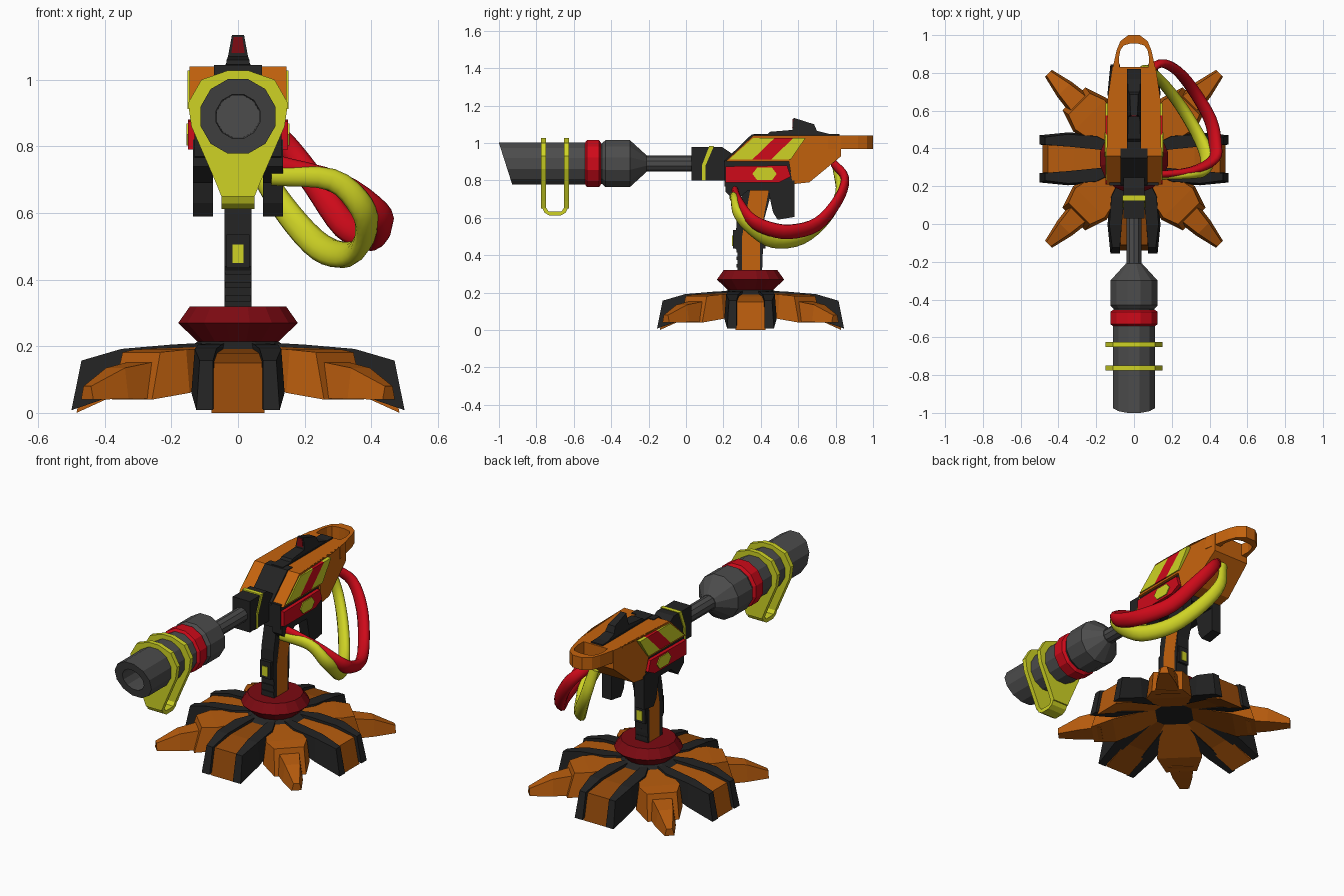
import bpy, bmesh
from math import sin, cos, pi, radians
from mathutils import Vector

if "Cube" in bpy.data.objects:
    bpy.data.objects.remove(bpy.data.objects["Cube"])

COLORS = {"orange": (0.56, 0.125, 0.004, 1), "base_orange": (0.47, 0.105, 0.004, 1), "dark_orange": (0.3, 0.068, 0.003, 1),
          "dark": (0.017, 0.017, 0.017, 1), "red": (0.62, 0.003, 0.01, 1), "dark_red": (0.2, 0.003, 0.006, 1),
          "yellow": (0.62, 0.65, 0.018, 1), "grey": (0.072, 0.072, 0.072, 1)}
MATS = {}
for key, rgba in COLORS.items():
    MATS[key] = bpy.data.materials.new(key)
    MATS[key].diffuse_color = rgba
CY, AXIS_Z = 0.345, 0.89   # base centre y, barrel axis height


def solid(name, color, sections, loop=False):
    """Bridge equal-sized rings of points; cap the ends unless looped."""
    bm = bmesh.new()
    rings = [[bm.verts.new(p) for p in s] for s in sections]
    n = len(rings[0])
    pairs = list(zip(rings, rings[1:])) + ([(rings[-1], rings[0])] if loop else [])
    for a, b in pairs:
        for i in range(n):
            j = (i + 1) % n
            bm.faces.new((a[i], a[j], b[j], b[i]))
    if not loop:
        bm.faces.new(rings[0])
        bm.faces.new(rings[-1])
    bmesh.ops.recalc_face_normals(bm, faces=bm.faces)
    me = bpy.data.meshes.new(name)
    bm.to_mesh(me)
    bm.free()
    me.materials.append(MATS[color])
    ob = bpy.data.objects.new(name, me)
    bpy.context.collection.objects.link(ob)
    return ob


def prism(name, color, pts, axis, lo, hi):
    def at(p, d):
        v = list(p)
        v.insert(axis, d)
        return v
    return solid(name, color, [[at(p, d) for p in pts] for d in (lo, hi)])


def mirrored(name, color, pts):
    """Symmetric body from (y, z, half_width) points."""
    return solid(name, color, [[(s * w, y, z) for y, z, w in pts] for s in (-1, 1)])


def box(name, color, x, y, z):
    return prism(name, color, [(x[0], y[0]), (x[1], y[0]), (x[1], y[1]), (x[0], y[1])], 2, *z)


def barrel(name, color, profile, n=12, slant=()):
    """Lathe (y, radius) around the barrel axis; slanted rings lean with height."""
    rings = []
    for k, (y, r) in enumerate(profile):
        ring = []
        for i in range(n):
            a = 2 * pi * (i + 0.5) / n
            dz = r * sin(a)
            ring.append((r * cos(a), y + (0.32 * (0.11 - dz) if k in slant else 0), AXIS_Z + dz))
        rings.append(ring)
    return solid(name, color, rings)


def upright(name, color, profile, n=16):
    return solid(name, color, [[(r * cos(2 * pi * (i + .5) / n), CY + r * sin(2 * pi * (i + .5) / n), z)
                                for i in range(n)] for r, z in profile])


def radial(name, color, angle, sections):
    """Sections (r_top, r_bottom, v0_top, v1_top, v0_bot, v1_bot, z_bot, z_top) running out from the base centre."""
    c, s = cos(angle), sin(angle)
    def P(r, v, z):
        return (r * c - v * s, CY + r * s + v * c, z)
    return solid(name, color, [[P(rb, c0, zb), P(rb, c1, zb), P(rt, b1, zt), P(rt, b0, zt)]
                               for rt, rb, b0, b1, c0, c1, zb, zt in sections])


# base with arched underside: four panels with paired ribs, four wedges with spikes between them
for k in range(4):
    a = k * pi / 2
    radial(f"base_panel_{k}", "dark_orange" if k % 2 else "base_orange", a, [
        (.10, .10, -.05, .05, -.05, .05, .145, .195), (.32, .32, -.07, .07, -.08, .08, .075, .18),
        (.455, .485, -.072, .072, -.08, .08, 0, .15)])
    for side in (-1, 1):
        radial(f"base_rib_{k}_{'a' if side < 0 else 'b'}", "dark", a, [
            (rt, rb, side * v0, side * v1, side * v0, side * (v1 + .01), zb, zt) for rt, rb, v0, v1, zb, zt in (
                (.11, .11, .04, .075, .14, .21), (.20, .20, .05, .12, .11, .205),
                (.35, .35, .065, .13, .06, .192), (.47, .50, .075, .115, .008, .157))])
    radial(f"base_wedge_{k}", "base_orange", a + pi / 4, [
        (ut, ub, -vt, vt, -vb, vb, zb, zt) for ut, ub, vt, vb, zb, zt in (
            (.10, .10, .06, .08, .14, .2), (.33, .33, .11, .125, .06, .19), (.41, .45, .08, .085, .04, .182))])
    radial(f"base_spike_{k}", "base_orange", a + pi / 4, [
        (u, u, -vt, vt, -vb, vb, zb, zt) for u, vt, vb, zb, zt in (
            (.40, .055, .07, .045, .155), (.52, .04, .055, .042, .135), (.64, .016, .026, .04, .08))])
upright("base_hub", "dark", [(.16, .14), (.17, .15), (.17, .19), (.13, .215)], 8)
upright("swivel_ring", "dark_red", [(.12, .21), (.183, .27), (.147, .32)])

# post with orange side inlays, bands and indicator lights
prism("post", "dark", [(.275, .3), (.275, .42), (.262, .44), (.272, .6), (.31, .78), (.47, .78),
                       (.42, .6), (.412, .44), (.405, .3)], 0, -.04, .04)
prism("post_inlay", "orange", [(.30, .31), (.30, .5), (.345, .76), (.445, .76), (.395, .5), (.395, .31)], 0, -.041, .041)
for z in (.335, .375, .415):
    box("post_band", "dark", (-.039, .039), (.27, .41), (z, z + .018))
for name, y0, y1, off in (("front", .25, .28, -.004), ("back", .40, .425, .004)):
    box(f"indicator_frame_{name}", "dark", (-.034, .034), (y0, y1), (.435, .535))
    box(f"indicator_{name}", "yellow", (-.017, .017), (y0 + off, y1 + off), (.45, .505))

# head: lower housing, side cheeks, orange shell
prism("lower_housing", "dark", [(.205, .91), (.205, .77), (.25, .745), (.57, .745), (.58, .91)], 0, -.13, .13)
mirrored("head_shell", "orange", [(.21, .90, .145), (.36, 1.04, .145), (.66, 1.04, .14), (.83, 1.04, .115),
                                  (.83, .93, .115), (.66, .79, .125), (.57, .78, .13), (.55, .90, .145)])
prism("shell_front_insert", "dark", [(.20, .90), (.35, 1.045), (.40, 1.045), (.40, .9)], 0, -.072, .072)
for s, tag in ((-1, "left"), (1, "right")):
    def side(name, color, pts, x0, x1):
        prism(f"{name}_{tag}", color, pts, 0, s * x0, s * x1)
    side("cheek", "dark", [(.21, .82), (.21, .74), (.265, .69), (.33, .745), (.44, .745), (.465, .63), (.49, .59),
                           (.58, .605), (.58, .80)], .075, .135)
    side("side_panel", "red", [(.21, .875), (.21, .79), (.50, .79), (.56, .82), (.54, .88)], .12, .15)
    side("side_badge", "yellow", [(.355, .835), (.38, .868), (.46, .868), (.485, .835), (.46, .802), (.38, .802)], .14, .155)
    for i, (color, a, b, c, d) in enumerate((("yellow", .23, .355, .475, .36), ("red", .355, .455, .575, .475),
                                             ("yellow", .455, .56, .64, .575))):
        side(f"stripe_{i}", color, [(a, .912), (b, .912), (c, 1.028), (d, 1.028)], .13, .152)

# carry handle at the rear
outer = [(-.125, .76), (-.112, .83), (-.092, .92), (-.072, .968), (-.03, 1.0)]
inner = [(-.075, .80), (-.08, .88), (-.072, .92), (-.055, .945), (-.02, .955)]
outer, inner = [h + [(-x, y) for x, y in reversed(h)] for h in (outer, inner)]
solid("rear_handle", "orange", [[(x, y, z) for x, y in h] for h, z in
                                ((outer, .968), (outer, 1.04), (inner, 1.04), (inner, .968))], loop=True)

# top sight, narrowing upward
box("top_rail", "dark", (-.037, .037), (.36, .82), (.99, 1.048))
mirrored("sight_fin", "dark", [(.43, 1.04, .036), (.45, 1.06, .034), (.57, 1.07, .03), (.575, 1.135, .018),
                               (.685, 1.10, .022), (.70, 1.065, .03), (.78, 1.045, .036)])
mirrored("sight_light", "dark_red", [(.568, 1.08, .02), (.570, 1.128, .013), (.59, 1.128, .013), (.59, 1.08, .02)])

# front block and its yellow stripe
prism("front_block", "dark", [(.03, .80), (.03, .98), (.19, .98), (.25, .94), (.25, .80)], 0, -.055, .055)
prism("block_stripe", "yellow", [(.085, .80), (.085, .88), (.125, .985), (.15, .985), (.105, .88), (.105, .80)], 0, -.06, .06)

# barrel
barrel("barrel_tube", "grey", [(.05, .042), (-.25, .042)], 10)
barrel("barrel_cone", "grey", [(-.21, .045), (-.30, .13), (-.43, .13), (-.45, .112), (-.56, .112)])
barrel("barrel_ring", "red", [(-.455, .115), (-.465, .13), (-.53, .13), (-.54, .115)])
barrel("muzzle", "grey", [(-.535, .116), (-1.0, .116), (-1.0, .068), (-.79, .065)], slant=(1, 2))

# strap: two plates joined by a folded bottom
half = [(.03, 1.028), (.11, 1.0), (.15, .93), (.14, .86), (.066, .69), (.05, .65)]
plate = half + [(-x, z) for x, z in reversed(half)]
prism("strap_front", "yellow", plate, 1, -.775, -.748)
prism("strap_back", "yellow", plate, 1, -.652, -.625)
prism("strap_fold", "yellow", [(-.772, .66), (-.757, .628), (-.73, .612), (-.67, .612), (-.643, .628), (-.628, .66),
                               (-.648, .66), (-.665, .635), (-.735, .635), (-.752, .66)], 0, -.05, .05)


# cables: flattened tubes swept along a smooth path, slimmer at the ends
def cable(name, color, pts, steps=4, sides=10):
    p = [Vector(q) for q in pts]
    p = [2 * p[0] - p[1]] + p + [2 * p[-1] - p[-2]]
    path = []
    for i in range(1, len(p) - 2):
        a, b, c, d = p[i - 1:i + 3]
        for k in range(steps + (i == len(p) - 3)):
            t = k / steps
            path.append(.5 * (2 * b + (c - a) * t + (2 * a - 5 * b + 4 * c - d) * t * t + (3 * b - a - 3 * c + d) * t ** 3))
    wide, rings = Vector((.6, 0, .8)), []
    for i, q in enumerate(path):
        tangent = path[min(i + 1, len(path) - 1)] - path[max(i - 1, 0)]
        thin = tangent.cross(wide).normalized()
        flat = thin.cross(tangent).normalized()
        size = .62 + .38 * sin(pi * i / (len(path) - 1))
        rings.append([q + size * (.044 * cos(2 * pi * j / sides) * flat + .029 * sin(2 * pi * j / sides) * thin)
                      for j in range(sides)])
    ob = solid(name, color, rings)
    bpy.ops.object.select_all(action="DESELECT")
    ob.select_set(True)
    bpy.context.view_layer.objects.active = ob
    bpy.ops.object.shade_smooth_by_angle(angle=radians(60))


cable("red_cable", "red", [(.10, .26, .75), (.30, .28, .69), (.42, .34, .60), (.43, .42, .55), (.405, .55, .525),
                           (.32, .70, .565), (.23, .81, .69), (.14, .85, .81), (.06, .79, .89)])
cable("yellow_cable", "yellow", [(.10, .25, .71), (.28, .26, .70), (.37, .28, .62), (.385, .36, .54), (.34, .47, .477),
                                 (.25, .62, .495), (.15, .75, .6), (.07, .82, .73), (.03, .80, .88)])

for m in bpy.data.materials:
    if m.users and not m.is_grease_pencil:
        m.use_nodes = True
        m.node_tree.nodes["Principled BSDF"].inputs["Base Color"].default_value = m.diffuse_color
